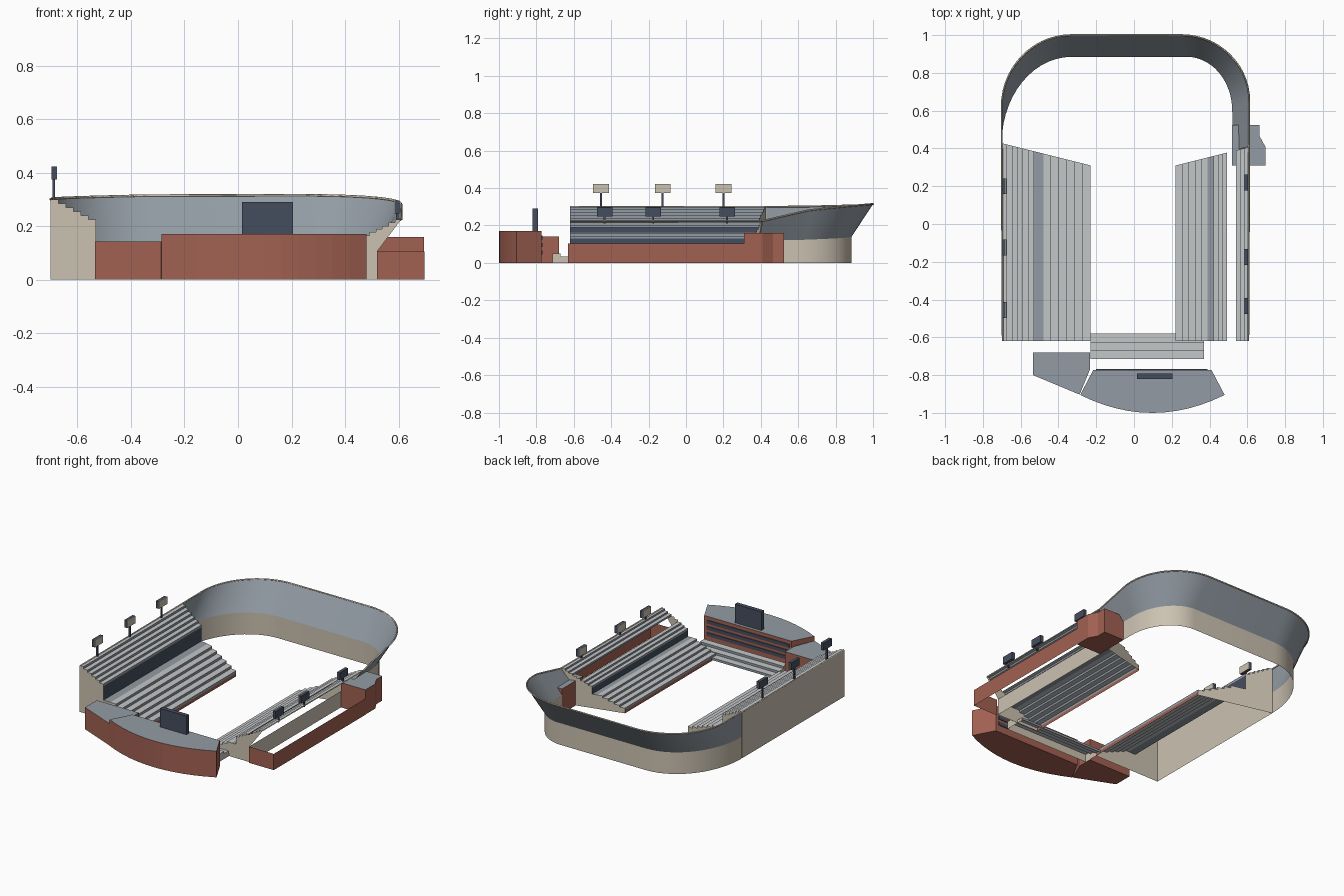
import bpy, bmesh, math

if "Cube" in bpy.data.objects:
    bpy.data.objects.remove(bpy.data.objects["Cube"])


def material(name, r, g, b):
    m = bpy.data.materials.new(name)
    m.use_nodes = True
    m.diffuse_color = (r, g, b, 1)
    m.node_tree.nodes["Principled BSDF"].inputs["Base Color"].default_value = (r, g, b, 1)
    return m


brick = material("brick red", .36, .12, .085)
cream = material("cream concrete", .60, .54, .44)
slate = material("blue grey", .29, .33, .37)
pale = material("pale grey seating", .55, .57, .58)
navy = material("dark navy", .06, .075, .11)


def mesh_object(name, polygons, mats, smooth=False):
    """Build one mesh from (points, material index) polygons."""
    bm = bmesh.new()
    for pts, index in polygons:
        face = bm.faces.new([bm.verts.new(p) for p in pts])
        face.material_index = index
    bmesh.ops.remove_doubles(bm, verts=bm.verts, dist=1e-5)
    mesh = bpy.data.meshes.new(name)
    bm.to_mesh(mesh)
    bm.free()
    for m in mats:
        mesh.materials.append(m)
    obj = bpy.data.objects.new(name, mesh)
    bpy.context.collection.objects.link(obj)
    if smooth:
        mesh.shade_smooth()
    return obj


def box(name, x, y, z, mat):
    ring = [(x[0], y[0]), (x[1], y[0]), (x[1], y[1]), (x[0], y[1])]
    return block(name, ring, z[0], z[1], mat, mat)


def block(name, outline, z0, z1, wall, roof):
    """Upright prism with a separate roof colour."""
    polys = [([(x, y, z1) for x, y in outline], 1),
             ([(x, y, z0) for x, y in reversed(outline)], 0)]
    for a, b in zip(outline, outline[1:] + outline[:1]):
        polys.append(([(*a, z0), (*b, z0), (*b, z1), (*a, z1)], 0))
    return mesh_object(name, polys, [wall, roof])


def steps(d0, z0, d1, z1, count):
    """Stair profile: a riser then a tread for each row."""
    pts = [(d0, z0)]
    for i in range(count):
        z = z0 + (z1 - z0) * (i + 1) / count
        pts += [(d0 + (d1 - d0) * i / count, z), (d0 + (d1 - d0) * (i + 1) / count, z)]
    return pts


FRONT = -.62


def side_stand(name, side, lower, upper, closing, gap=None):
    """Two stepped tiers with a dark wall between, closed by end panels."""
    first = lower[0][0]

    def back(d):
        return .31 + (d - first) * .25

    def strip(a, b, index):
        return ([(side * a[0], FRONT, a[1]), (side * b[0], FRONT, b[1]),
                 (side * b[0], back(b[0]), b[1]), (side * a[0], back(a[0]), a[1])], index)

    polys = []
    for tier in (lower, upper):
        for a, b in zip(tier, tier[1:]):
            middle = (a[0] + b[0]) / 2
            if gap and gap[0] < middle < gap[1]:
                continue
            polys.append(strip(a, b, 1 if a[0] == b[0] else 0))
    # walkway, tier wall, pitch-side kerb and outer wall
    wall_foot = (upper[0][0], lower[-1][1])
    polys.append(strip(lower[-1], wall_foot, 1))
    polys.append(strip(wall_foot, upper[0], 2))
    polys.append(strip((first, 0), lower[0], 3))
    polys.append(strip(closing[-2], closing[-1], 4))
    profile = lower + [wall_foot] + upper + closing + [(first, 0)]
    profile = [p for i, p in enumerate(profile) if i == 0 or p != profile[i - 1]]
    for end in (lambda d: FRONT, back):
        polys.append(([(side * d, end(d), z) for d, z in profile], 4))
    mesh_object(name, polys, [pale, slate, navy, brick, cream])


# Main stand and the lower stand opposite
side_stand("main_stand", -1, steps(.23, .02, .48, .12, 6), steps(.53, .21, .70, .30, 6),
           [(.70, .30), (.70, 0)])
side_stand("opposite_stand", 1, steps(.22, .02, .39, .09, 5), steps(.42, .13, .61, .225, 8),
           [(.61, .225), (.52, .105), (.52, 0)], gap=(.49, .53))

# Small terrace at the front end
rows = steps(.58, .005, .715, .05, 3)
terrace = [([(-.23, -a[0], a[1]), (.37, -a[0], a[1]), (.37, -b[0], b[1]), (-.23, -b[0], b[1])],
            1 if a[0] == b[0] else 0) for a, b in zip(rows, rows[1:])]
for x in (-.23, .37):
    terrace.append(([(x, -d, z) for d, z in rows + [(.715, 0), (.58, 0)]], 2))
terrace.append(([(-.23, -.715, 0), (.37, -.715, 0), (.37, -.715, .05), (-.23, -.715, .05)], 2))
mesh_object("front_terrace", terrace, [pale, slate, cream])


# Flared bowl at the back end
def corner(cx, cy, rx, ry, start, end, count=14):
    angles = [math.radians(start + (end - start) * i / count) for i in range(count + 1)]
    return [(cx + rx * math.cos(a), cy + ry * math.sin(a)) for a in angles]


rim_xy = [(-.70, .43)] + corner(-.33, .62, .37, .38, 180, 90) + corner(.25, .65, .36, .35, 90, 0) + [(.61, .41)]
foot_xy = [(-.70, .43)] + corner(-.33, .43, .37, .455, 180, 90) + corner(.28, .60, .24, .285, 90, 0) + [(.525, .39)]
rim, knee = [], []
half = len(rim_xy) // 2
for i, (p, q) in enumerate(zip(rim_xy, foot_xy)):
    t = (i - half) / half
    height = .315 - .015 * abs(t) if t < 0 else .315 - .045 * t * t
    if i == len(rim_xy) - 1:
        height = .225
    rim.append((*p, height))
    knee.append((*q, .14 - .02 * max(t, 0)))
foot = [(x, y, 0) for x, y, z in knee]


def loft(name, low, high, mat):
    polys = [([low[i], low[i + 1], high[i + 1], high[i]], 0) for i in range(len(low) - 1)
             if low[i] != high[i]]
    mesh_object(name, polys, [mat], smooth=True)


loft("bowl_flare", knee, rim, slate)
loft("bowl_base_wall", foot, knee, cream)

# Rail running along the rim and the opposite stand
path = [(-.695, FRONT, .30)] + rim + [(.605, FRONT, .225)]
curve = bpy.data.curves.new("rim_rail", "CURVE")
curve.dimensions = "3D"
curve.bevel_depth = .005
curve.bevel_resolution = 0
spline = curve.splines.new("POLY")
spline.points.add(len(path) - 1)
for point, co in zip(spline.points, path):
    point.co = (*co, 1)
curve.materials.append(cream)
bpy.context.collection.objects.link(bpy.data.objects.new("rim_rail", curve))

# Brick buildings
arc = [(-.285 + .765 * i / 12, -.905 - .095 * (1 - ((i - 6) / 6) ** 2)) for i in range(13)]
block("front_building", arc + [(.41, -.772), (-.215, -.772)], 0, .17, brick, slate)
block("front_annex", [(-.535, -.80), (-.288, -.903), (-.233, -.77), (-.233, -.68), (-.535, -.68)],
      0, .142, brick, slate)
block("corner_building", [(.52, .31), (.695, .31), (.695, .41), (.665, .465), (.665, .525), (.52, .525)],
      0, .16, brick, slate)
for i in range(3):
    z = .045 + .04 * i
    box(f"window_band_{i + 1}", (-.20, .39), (-.773, -.767), (z, z + .022), navy)

# Open-topped outer brick wall
mesh_object("outer_brick_wall", [
    ([(.52, -.63, 0), (.697, -.63, 0), (.697, -.63, .105), (.52, -.63, .105)], 0),
    ([(.697, -.63, 0), (.697, .31, 0), (.697, .31, .105), (.697, -.63, .105)], 0)], [brick])

# Scoreboard
box("scoreboard", (.015, .205), (-.82, -.792), (.17, .29), navy)


# Floodlights, lamps facing the pitch
def floodlight(label, x, y, base, lift):
    face = x - math.copysign(.010, x)
    box(f"{label}_pole", (x - .005, x + .005), (y - .005, y + .005), (base - .01, base + lift), navy)
    box(f"{label}_panel", (x - .009, x + .009), (y - .042, y + .042), (base + lift - .005, base + lift + .042), navy)
    box(f"{label}_lamps", (face - .002, face + .002), (y - .042, y + .042),
        (base + lift - .005, base + lift + .042), cream)


for i, y in enumerate((.20, -.125, -.455)):
    floodlight(f"main_floodlight_{i + 1}", -.688, y, .30, .08)
for i, y in enumerate((.22, -.175, -.435)):
    floodlight(f"opposite_floodlight_{i + 1}", .595, y, .22, .033)
